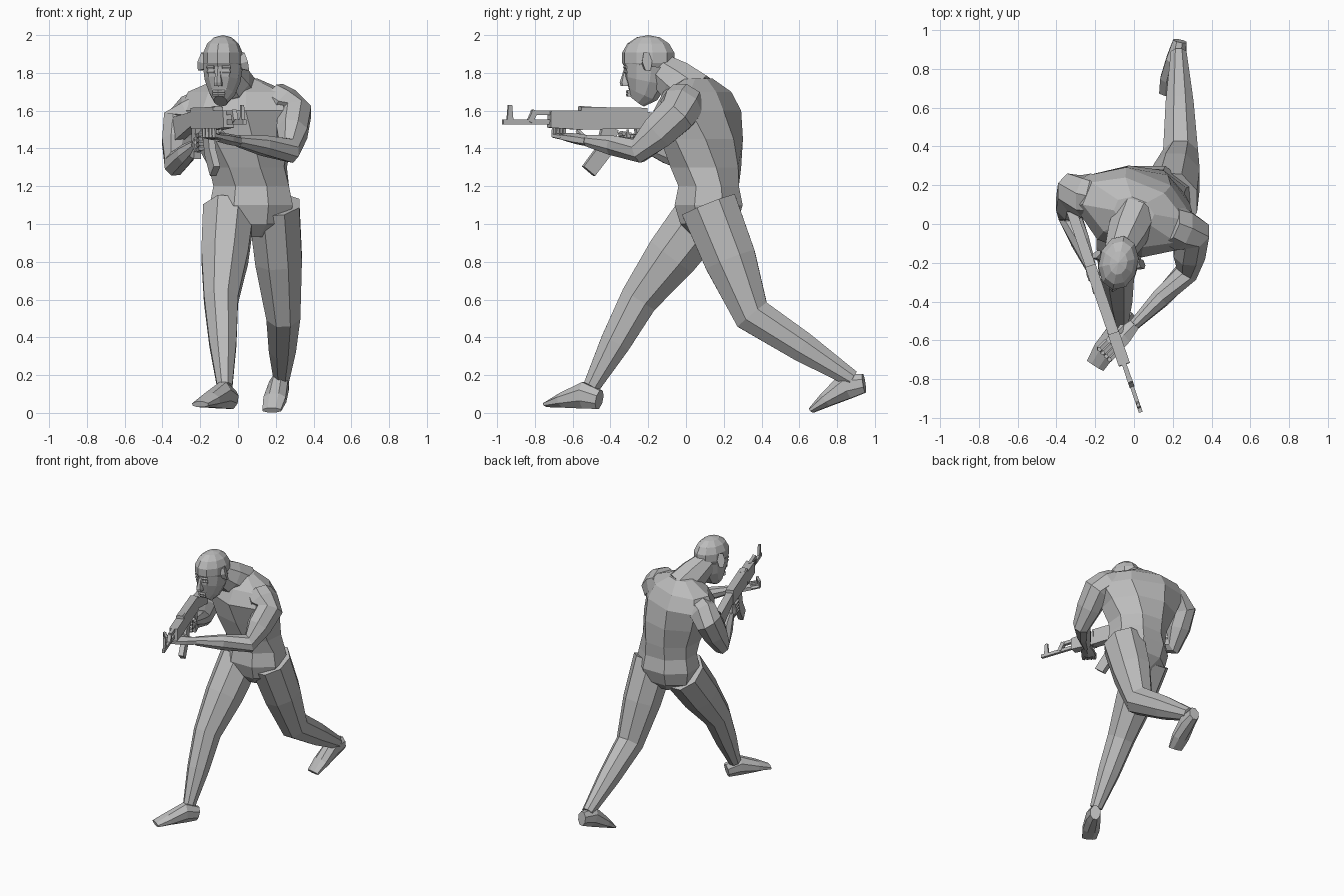
import bpy, math
from mathutils import Vector, Matrix

if "Cube" in bpy.data.objects:
    bpy.data.objects.remove(bpy.data.objects["Cube"])

grey = bpy.data.materials.new("plain_grey")
grey.use_nodes = True
tone = (0.5, 0.5, 0.5, 1)
grey.diffuse_color = tone
grey.node_tree.nodes["Principled BSDF"].inputs["Base Color"].default_value = tone


def place(origin, degrees):
    return Matrix.Translation(origin) @ Matrix.Rotation(math.radians(degrees), 4, "Z")


def loft(name, rings, side=(1, 0, 0), sides=8, frame=None):
    """Skin polygon rings (centre, half width, half depth) along a path."""
    verts, faces = [], []
    centres = [Vector(ring[0]) for ring in rings]
    last = len(rings) - 1
    stretch = 1 / math.cos(math.pi / sides)
    for i, (centre, width, depth) in enumerate(rings):
        along = (centres[min(i + 1, last)] - centres[max(i - 1, 0)]).normalized()
        across = Vector(side)
        across = (across - along * across.dot(along)).normalized()
        outward = along.cross(across)
        for k in range(sides):
            angle = math.tau * (k + 0.5) / sides
            verts.append(centres[i] + stretch * (across * width * math.cos(angle)
                                                 + outward * depth * math.sin(angle)))
    for i in range(last):
        for k in range(sides):
            a, b = i * sides + k, i * sides + (k + 1) % sides
            faces.append((a, b, b + sides, a + sides))
    faces.append(tuple(reversed(range(sides))))
    faces.append(tuple(range(last * sides, (last + 1) * sides)))
    mesh = bpy.data.meshes.new(name)
    mesh.from_pydata(verts, [], faces)
    mesh.materials.append(grey)
    obj = bpy.data.objects.new(name, mesh)
    bpy.context.collection.objects.link(obj)
    if frame:
        obj.matrix_world = frame
    return obj


def limb(name, joints, radii, side=(1, 0, 0)):
    """Run through the joints, with a muscle swelling midway along each bone."""
    rings = []
    for i, (joint, radius) in enumerate(zip(joints, radii)):
        if i:
            middle = Vector(joints[i - 1]).lerp(Vector(joint), 0.5)
            swell = 0.55 * (radii[i - 1] + radius)
            rings.append((middle, 0.9 * swell, swell))
        rings.append((joint, 0.9 * radius, radius))
    return loft(name, rings, side)


def foot(name, heel, toe):
    """Wedge resting on the straight sole line from heel to toe."""
    heel, toe = Vector(heel), Vector(toe)
    across = (toe - heel).cross(Vector((0, 0, 1))).normalized()
    up = across.cross(toe - heel).normalized()
    profile = [(0, 0.035, 0.05), (0.3, 0.05, 0.07), (0.7, 0.06, 0.04), (1, 0.05, 0.015)]
    loft(name, [(heel.lerp(toe, t) + up * high, wide, high) for t, wide, high in profile], across)


def hand(name, wrist, knuckles, curl, spread):
    """Palm, four bent fingers and a thumb."""
    wrist, knuckles, curl, spread = map(Vector, (wrist, knuckles, curl, spread))
    ahead = (knuckles - wrist).normalized()
    loft(name + "_palm", [(wrist, 0.03, 0.025), (wrist.lerp(knuckles, 0.5), 0.045, 0.025),
                          (knuckles, 0.05, 0.02)], spread, sides=6)
    for finger, offset in zip(("index", "middle", "ring", "little"), (-1.5, -0.5, 0.5, 1.5)):
        root = knuckles + spread * offset * 0.025
        bend = root + ahead * 0.06
        loft(f"{name}_{finger}_finger",
             [(root, 0.013, 0.013), (bend, 0.013, 0.013), (bend + curl * 0.04, 0.01, 0.01)],
             spread, sides=5)
    root = wrist.lerp(knuckles, 0.3) - spread * 0.03
    loft(name + "_thumb", [(root, 0.018, 0.015), (root + ahead * 0.06 + curl * 0.04, 0.01, 0.01)],
         spread, sides=5)


# Torso: the chest twists and leans forward progressively above the waist
torso = []
for height, wide, deep in [(0.93, 0.1, 0.08), (1, 0.2, 0.15), (1.1, 0.22, 0.18), (1.2, 0.2, 0.16),
                           (1.3, 0.2, 0.18), (1.45, 0.25, 0.2), (1.6, 0.3, 0.2),
                           (1.7, 0.26, 0.15), (1.77, 0.1, 0.07)]:
    twist = min(max((height - 1.2) / 0.4, 0), 1)
    torso.append((place((0.07 - 0.07 * twist, 0.12 - 0.06 * twist, 0), -22 * twist), height, wide, deep))
body = loft("torso", [((0, 0, height), wide, deep) for _, height, wide, deep in torso])
for vertex in body.data.vertices:
    vertex.co = torso[vertex.index // 8][0] @ vertex.co
limb("neck", [(0.01, 0.05, 1.68), (-0.08, -0.15, 1.83)], [0.12, 0.08])

# Head, turned slightly towards the right shoulder
gaze = place((-0.08, -0.2, 0), -12)
bpy.ops.mesh.primitive_uv_sphere_add(segments=10, ring_count=7, radius=1)
cranium = bpy.context.object
cranium.name = "cranium"
cranium.data.materials.append(grey)
cranium.data.transform(Matrix.Diagonal((0.105, 0.145, 0.12, 1)))
cranium.matrix_world = gaze @ Matrix.Translation((0, 0, 1.88))
jaw = [(-0.06, 1.65, 0.035), (-0.03, 1.69, 0.065), (-0.01, 1.76, 0.09), (0, 1.84, 0.1)]
loft("jaw", [((0, y, z), wide, 1.25 * wide) for y, z, wide in jaw], sides=10, frame=gaze)
loft("nose", [((0, -0.12, 1.73), 0.02, 0.025), ((0, -0.12, 1.75), 0.02, 0.03),
              ((0, -0.12, 1.82), 0.01, 0.01)], sides=6, frame=gaze)
for lip, height in (("upper_lip", 1.7), ("lower_lip", 1.685)):
    loft(lip, [((x, abs(x) / 2 - 0.11, height), 0.01, 0.01) for x in (-0.03, 0, 0.03)],
         (0, 0, 1), 6, gaze)
for label, m in (("left", 1), ("right", -1)):
    loft(label + "_ear", [((m * 0.09, 0, 1.85), 0.03, 0.015), ((m * 0.12, 0.02, 1.86), 0.05, 0.025)],
         (0, 0, 1), 6, gaze)
    for feature, height, size in (("brow", 1.83, 0.01), ("eye", 1.805, 0.007)):
        loft(f"{label}_{feature}", [((m * x, x / 2 - 0.13, height), size, size)
                                    for x in (0.02, 0.04, 0.06)], (0, 0, 1), 6, gaze)

# Legs and feet in a long lunge
leg_radii = [0.15, 0.1, 0.045]
limb("right_leg", [(-0.05, 0.1, 1.06), (-0.09, -0.25, 0.6), (-0.07, -0.5, 0.14)], leg_radii)
limb("left_leg", [(0.19, 0.12, 1.1), (0.24, 0.35, 0.52), (0.23, 0.88, 0.18)], leg_radii)
foot("right_foot", (-0.03, -0.46, 0.02), (-0.2, -0.73, 0.03))
foot("left_foot", (0.24, 0.96, 0.11), (0.18, 0.67, 0))

# Arms and hands
left_wrist, right_wrist = (0, -0.52, 1.44), (-0.22, -0.23, 1.42)
arm_radii = [0.1, 0.1, 0.065, 0.03]
limb("left_arm", [(0.18, 0, 1.66), (0.3, -0.05, 1.58), (0.27, -0.25, 1.39), left_wrist], arm_radii)
limb("right_arm", [(-0.18, 0.13, 1.62), (-0.31, 0.16, 1.54), (-0.33, 0.04, 1.32), right_wrist],
     arm_radii)
hand("left_hand", left_wrist, (-0.11, -0.63, 1.46), (0, 0, 1), (0.7, -0.7, 0))
hand("right_hand", right_wrist, (-0.21, -0.29, 1.43), (1, 0.5, 0), (0, 0, -1))

# Rifle: square-section bars through points (distance behind muzzle, height, half thickness)
aim = place((0.035, -0.97, 0), 19)


def bar(name, half_width, *points):
    loft(name, [((0, back, height), half_width, half) for back, height, half in points],
         sides=4, frame=aim)


bar("barrel", 0.01, (0, 1.54, 0.012), (0.3, 1.54, 0.012))
bar("gas_tube", 0.012, (0.16, 1.59, 0.012), (0.3, 1.59, 0.012))
bar("gas_block", 0.013, (0.15, 1.54, 0.015), (0.18, 1.6, 0.015))
bar("front_sight", 0.008, (0.04, 1.54, 0.018), (0.04, 1.63, 0.01))
bar("handguard", 0.03, (0.26, 1.555, 0.045), (0.44, 1.55, 0.052))
bar("rear_sight", 0.018, (0.43, 1.61, 0.015), (0.5, 1.61, 0.01))
bar("receiver", 0.028, (0.43, 1.56, 0.06), (0.8, 1.56, 0.055))
bar("magazine", 0.018, (0.6, 1.51, 0.045), (0.56, 1.38, 0.042), (0.48, 1.28, 0.04))
bar("grip", 0.02, (0.77, 1.51, 0.03), (0.8, 1.35, 0.03))
bar("stock", 0.026, (0.78, 1.56, 0.035), (1.1, 1.5, 0.065))
bar("trigger_guard", 0.008, (0.65, 1.45, 0.005), (0.75, 1.45, 0.005))
bar("trigger", 0.005, (0.7, 1.45, 0.005), (0.7, 1.5, 0.005))
